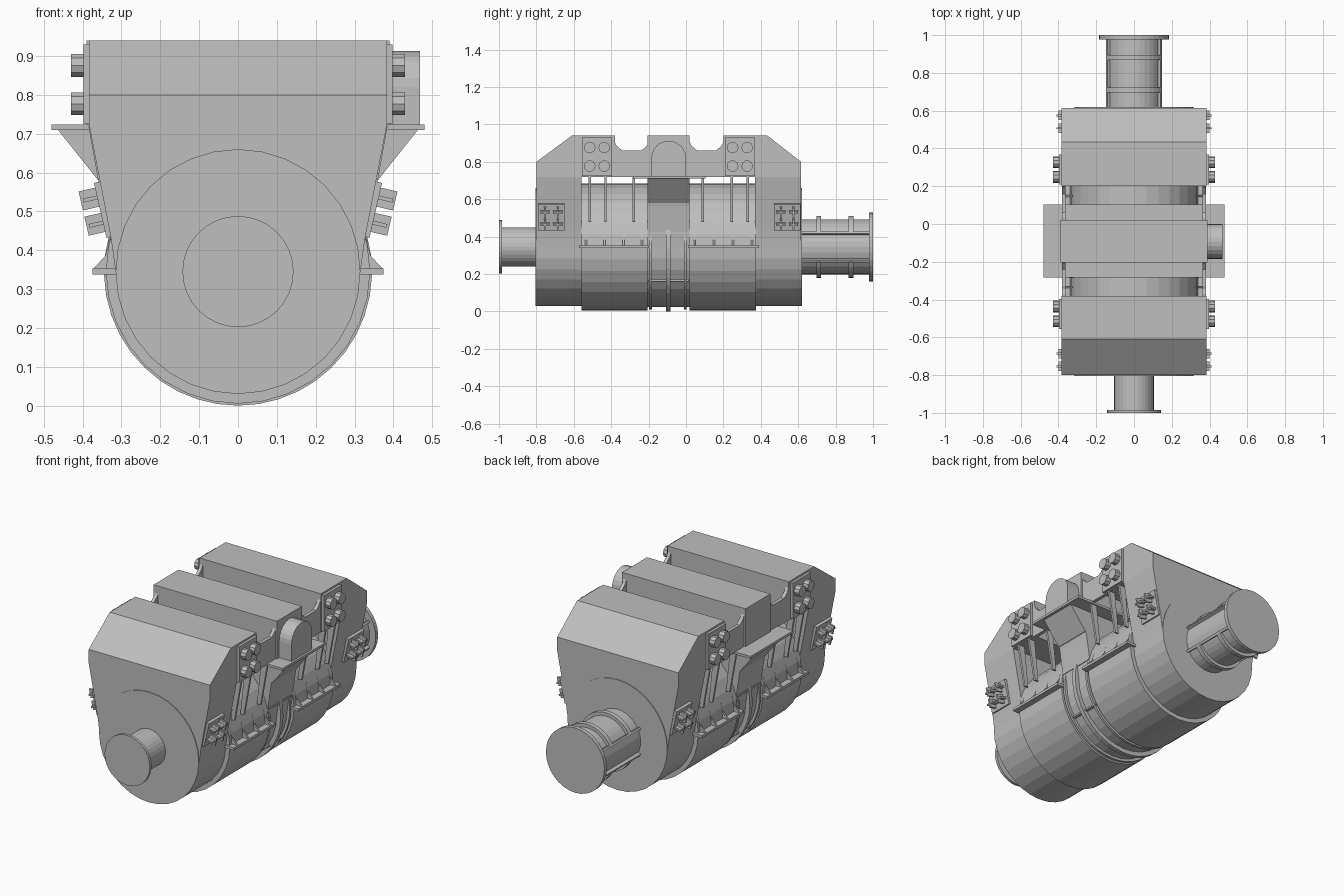
import bpy, bmesh, math
from mathutils import Matrix, Vector

if "Cube" in bpy.data.objects:
    bpy.data.objects.remove(bpy.data.objects["Cube"])

steel = bpy.data.materials.new("plain grey")
steel.diffuse_color = (0.52, 0.52, 0.52, 1)
steel.use_nodes = True
steel.node_tree.nodes["Principled BSDF"].inputs["Base Color"].default_value = steel.diffuse_color
CZ = 0.345  # height of the drum axis


def extrude(name, pts, a, b, axis="y"):
    """Extrude a 2D profile: (x, z) along y, or (y, z) along x."""
    bm = bmesh.new()
    put = (lambda p, t: (p[0], t, p[1])) if axis == "y" else (lambda p, t: (t, p[0], p[1]))
    lo = [bm.verts.new(put(p, a)) for p in pts]
    hi = [bm.verts.new(put(p, b)) for p in pts]
    n = len(pts)
    bm.faces.new(lo)
    bm.faces.new(hi[::-1])
    for i in range(n):
        j = (i + 1) % n
        bm.faces.new((lo[j], lo[i], hi[i], hi[j]))
    bmesh.ops.recalc_face_normals(bm, faces=bm.faces)
    return finish(name, bm)


def finish(name, bm):
    me = bpy.data.meshes.new(name)
    bm.to_mesh(me)
    bm.free()
    me.materials.append(steel)
    ob = bpy.data.objects.new(name, me)
    bpy.context.collection.objects.link(ob)
    return ob


def arc(r, a, b, n, cx=0.0, cz=CZ):
    return [(cx + r * math.cos(math.radians(a + (b - a) * i / n)),
             cz + r * math.sin(math.radians(a + (b - a) * i / n))) for i in range(n + 1)]


def disc(name, r, y0, y1, n=32):
    return extrude(name, arc(r, 0, 360, n)[:-1], y0, y1)


def band(name, r0, r1, a, b, y0, y1, n=16):
    return extrude(name, arc(r1, a, b, n) + arc(r0, b, a, n), y0, y1)


def box(name, x0, x1, y0, y1, z0, z1):
    return extrude(name, [(x0, z0), (x1, z0), (x1, z1), (x0, z1)], y0, y1)


def both(name, pts, y0, y1):
    """Extrude a right-hand (x, z) profile along y on both sides."""
    for s, side in ((1, "right"), (-1, "left")):
        extrude(f"{name}_{side}", [(s * x, z) for x, z in pts], y0, y1)


def cut(ob, co, no):
    bm = bmesh.new()
    bm.from_mesh(ob.data)
    geom = bm.verts[:] + bm.edges[:] + bm.faces[:]
    res = bmesh.ops.bisect_plane(bm, geom=geom, plane_co=co, plane_no=no, clear_outer=True)
    edges = [e for e in res["geom_cut"] if isinstance(e, bmesh.types.BMEdge)]
    bmesh.ops.contextual_create(bm, geom=edges)
    bmesh.ops.recalc_face_normals(bm, faces=bm.faces)
    bm.to_mesh(ob.data)
    bm.free()


def housing(r, hw):
    """Cross-section with a round bottom and flared flat-sided top."""
    right = [(r + 0.012, 0.43), (0.352, 0.56), (hw, 0.72), (hw, 0.94)]
    return arc(r, -180, 0, 16) + right + [(-x, z) for x, z in right[::-1]]


# End housings with sloped shoulders, and the upper slabs over the drums
front = extrude("front_housing", housing(0.315, 0.383), -0.8, -0.56)
cut(front, (0, -0.61, 0.94), Vector((0, -0.14, 0.19)))
rear = extrude("rear_housing", housing(0.315, 0.383), 0.37, 0.615)
cut(rear, (0, 0.435, 0.94), Vector((0, 0.14, 0.18)))
box("front_slab", -0.383, 0.383, -0.56, -0.38, 0.72, 0.94)
box("rear_slab", -0.383, 0.383, 0.2, 0.37, 0.72, 0.94)
disc("front_end_plate", 0.315, -0.804, -0.79)
disc("rear_end_plate", 0.315, 0.6, 0.619)

# Middle housing and shelf
extrude("middle_housing", housing(0.32, 0.39), -0.205, 0.02)
box("middle_shelf", -0.48, 0.48, -0.283, 0.103, 0.71, 0.724)
both("shelf_bracket", [(0.34, 0.58), (0.36, 0.58), (0.465, 0.712), (0.37, 0.712)], -0.205, 0.02)

# Drums
disc("front_drum", 0.34, -0.56, -0.205)
disc("rear_drum", 0.34, 0.02, 0.375)

# Middle hoop, its side bands and cross bars
band("middle_hoop", 0.31, 0.345, -196, 16, -0.108, -0.083, 24)
for y in (-0.19, -0.005):
    band("side_hoop", 0.31, 0.335, -192, 12, y - 0.007, y + 0.007, 24)
for z, x in ((0.415, 0.318), (0.16, 0.262)):
    both("hoop_cross_bar", [(x - 0.02, z), (x + 0.016, z), (x + 0.016, z + 0.01), (x - 0.02, z + 0.01)],
         -0.2, 0.015)

# Side beams linking the housings, with rounded-off corners
for y0, y1, name in ((-0.38, -0.2, "front_beam"), (0.02, 0.2, "rear_beam")):
    prof = [(y0, 0.72), (y1, 0.72), (y1, 0.905), (y1 - 0.01, 0.885), (y1 - 0.04, 0.86),
            (y0 + 0.04, 0.86), (y0 + 0.01, 0.885), (y0, 0.905)]
    for s in (1, -1):
        extrude(name, prof, s * 0.362, s * 0.382, "x")

# Slanted ribs above the drums
for y in (-0.515, -0.43, -0.28, 0.09, 0.245, 0.33):
    both("slanted_rib", [(0.32, 0.48), (0.342, 0.48), (0.385, 0.72), (0.345, 0.72)], y - 0.006, y + 0.006)

# Lower ledges with gussets
for y0, y1 in ((-0.572, -0.198), (0.01, 0.39)):
    both("ledge", [(0.31, 0.338), (0.375, 0.338), (0.375, 0.353), (0.31, 0.353)], y0, y1)
    for i in range(4):
        y = y0 + 0.037 + i * (y1 - y0 - 0.074) / 3
        both("ledge_gusset", [(0.315, 0.35), (0.373, 0.352), (0.342, 0.385), (0.327, 0.435), (0.315, 0.435)],
             y - 0.005, y + 0.005)

# Upper bolt plates with four bolts each
for yc in (-0.476, 0.288):
    for s in (1, -1):
        plate = [(yc - 0.08, 0.725), (yc + 0.08, 0.725), (yc + 0.08, 0.93), (yc - 0.08, 0.93)]
        extrude("bolt_plate", plate, s * 0.375, s * 0.398, "x")
        for dy in (-0.039, 0.039):
            for z in (0.777, 0.876):
                extrude("bolt", arc(0.031, 0, 360, 10, yc + dy, z)[:-1], s * 0.39, s * 0.43, "x")


def tilted(name, centre, size):
    """Box leaning with the flared wall, on both sides."""
    for s in (1, -1):
        bm = bmesh.new()
        bmesh.ops.create_cube(bm, size=1)
        x, y, z = centre
        m = Matrix.Translation((s * x, y, z)) @ Matrix.Rotation(s * math.radians(13), 4, "Y")
        bmesh.ops.transform(bm, matrix=m @ Matrix.Diagonal((*size, 1)), verts=bm.verts)
        finish(name, bm)


# Lower tilted plates carrying crossed fins
for yc in (-0.72, 0.541):
    tilted("fin_plate", (0.344, yc, 0.505), (0.022, 0.142, 0.145))
    for x, z in ((0.378, 0.533), (0.363, 0.468)):
        for dy in (-0.034, 0.034):
            tilted("upright_fin", (x, yc + dy, z), (0.055, 0.01, 0.05))
            tilted("flat_fin", (x - 0.003, yc + dy, z), (0.048, 0.05, 0.01))

# Arched box on the right side only
arch = [(-0.185, 0.722), (0.0, 0.722)] + arc(0.0925, 0, 180, 12, -0.0925, 0.82)
extrude("arched_box", arch, 0.385, 0.468, "x")

# Front shaft and flange
disc("front_shaft", 0.105, -0.99, -0.79)
disc("front_flange", 0.143, -1.0, -0.984)

# Rear shaft, flange, part rings and long bars
disc("rear_shaft", 0.147, 0.61, 0.98)
disc("rear_flange", 0.185, 0.978, 1.0)
for y in (0.71, 0.882):
    for a in (90, 270):
        band("shaft_part_ring", 0.14, 0.166, a - 60, a + 60, y - 0.013, y + 0.013, 12)
for a in (28, 152, 208, 332):
    band("shaft_long_bar", 0.135, 0.164, a - 2.5, a + 2.5, 0.615, 0.98, 2)
